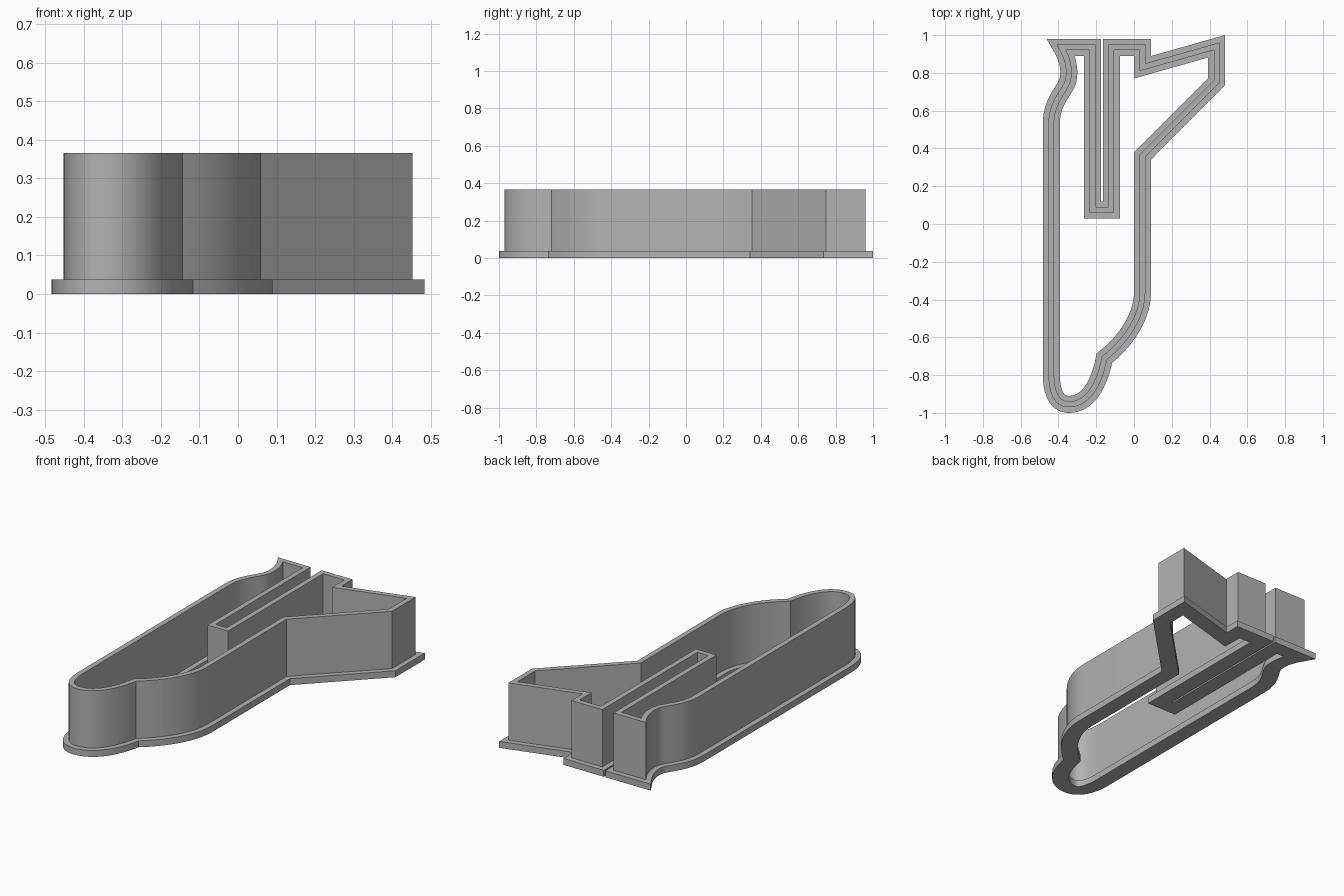
import bpy, bmesh, math
from mathutils import Vector
from mathutils.geometry import interpolate_bezier

cube = bpy.data.objects.get("Cube")
if cube:
    bpy.data.objects.remove(cube, do_unlink=True)

BAND, WALL = 0.045, 0.015      # half widths of the base flange and the blade wall
FLANGE_H, TOTAL_H = 0.037, 0.365


def curve(a, b, c, d, steps=14):
    """Points along a bezier, without its last point."""
    pts = [Vector((*p, 0)) for p in (a, b, c, d)]
    return [p.to_2d() for p in interpolate_bezier(*pts, steps + 1)][:-1]


def corners(*pts):
    return [Vector(p) for p in pts]


def offset(path, dist):
    """Mitred outward offset of a closed counterclockwise path."""
    result = []
    for i, p in enumerate(path):
        before = (p - path[i - 1]).normalized()
        after = (path[(i + 1) % len(path)] - p).normalized()
        n1 = Vector((before.y, -before.x))
        n2 = Vector((after.y, -after.x))
        result.append(p + (n1 + n2) * dist / (1 + n1.dot(n2)))
    return result


# Centre line of the wall: flared side, slotted top, wavy neck, rounded tip
L, R, TOP = -0.438, 0.045, 0.935
tip, kink = (-0.345, -0.955), (-0.157, -0.71)
path = corners((R, 0.36), (0.438, 0.754), (0.438, 0.941), (R, 0.83), (R, TOP),
               (-0.12, TOP), (-0.12, 0.075), (-0.22, 0.075), (-0.22, TOP))
path += curve((-0.385, TOP), (-0.355, 0.885), (-0.335, 0.82), (-0.35, 0.76))
path += curve((-0.35, 0.76), (-0.362, 0.71), (L, 0.65), (L, 0.53))
path += corners((L, 0.53))
path += curve((L, -0.79), (L, -0.89), (-0.41, tip[1]), tip)
path += curve(tip, (-0.25, tip[1]), (-0.185, -0.86), kink)
path += curve(kink, (-0.03, -0.61), (R, -0.48), (R, -0.36))
path += corners((R, -0.36))

# Stepped cross-section: wide flange with a thin wall standing on it
section = [(-BAND, 0), (BAND, 0), (BAND, FLANGE_H), (WALL, FLANGE_H),
           (WALL, TOTAL_H), (-WALL, TOTAL_H), (-WALL, FLANGE_H), (-BAND, FLANGE_H)]

# Sweep the section round the path
bm = bmesh.new()
loops = [[bm.verts.new((p.x, p.y, z)) for p in offset(path, d)] for d, z in section]
count = len(path)
for k, loop in enumerate(loops):
    following = loops[(k + 1) % len(loops)]
    for i in range(count):
        j = (i + 1) % count
        bm.faces.new((loop[i], loop[j], following[j], following[i]))
bmesh.ops.recalc_face_normals(bm, faces=bm.faces)
mesh = bpy.data.meshes.new("cutter_body")
bm.to_mesh(mesh)
bm.free()

body = bpy.data.objects.new("cutter_body", mesh)
bpy.context.collection.objects.link(body)

# Plain grey plastic
grey = bpy.data.materials.new("grey plastic")
grey.use_nodes = True
colour = (0.45, 0.45, 0.45, 1)
grey.diffuse_color = colour
shader = next(n for n in grey.node_tree.nodes if n.type == "BSDF_PRINCIPLED")
shader.inputs["Base Color"].default_value = colour
mesh.materials.append(grey)

# Smooth curves, crisp corners
bpy.ops.object.select_all(action="DESELECT")
body.select_set(True)
bpy.context.view_layer.objects.active = body
bpy.ops.object.shade_smooth_by_angle(angle=math.radians(30))
